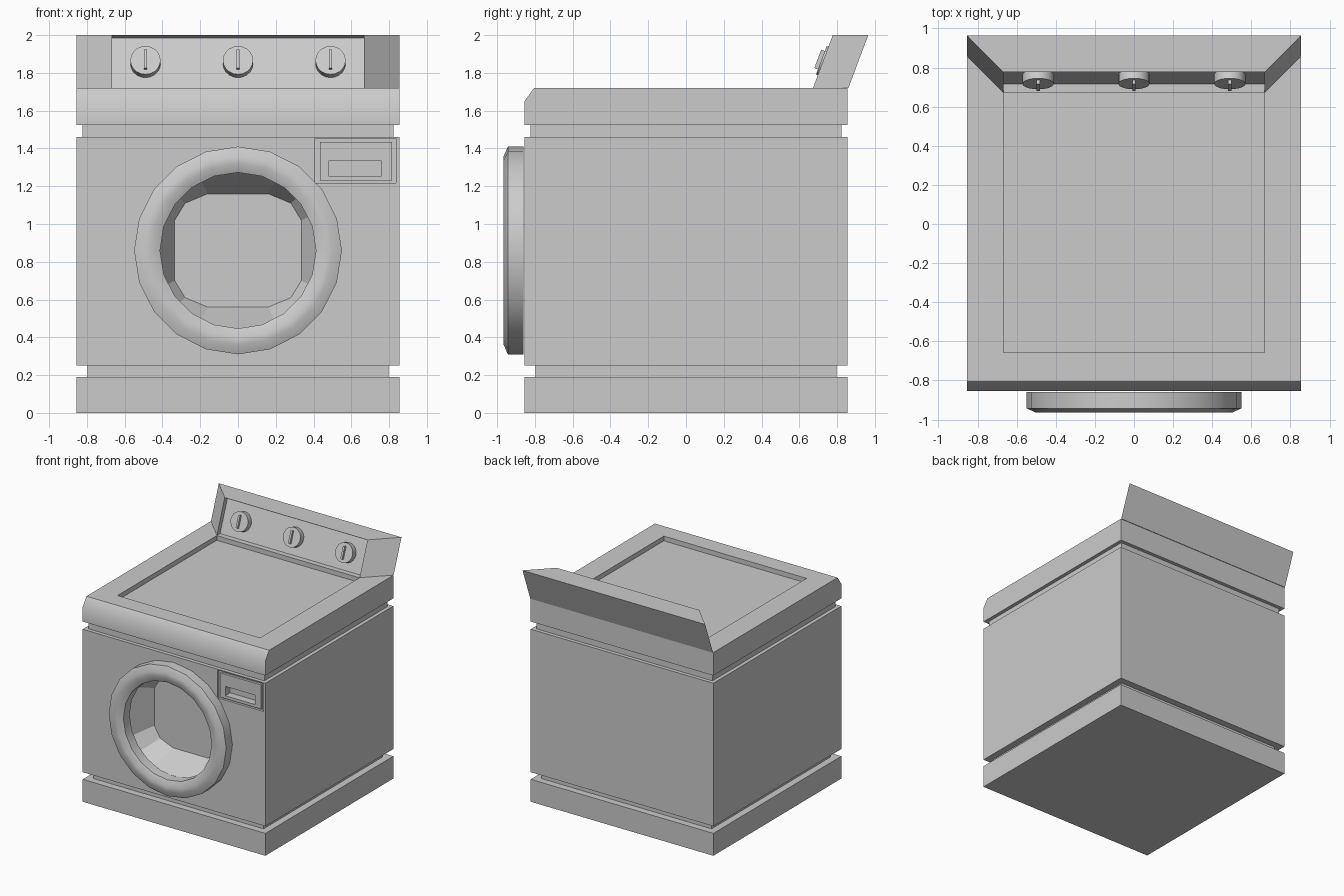
import bpy, bmesh, math
from mathutils import Matrix, Vector

if "Cube" in bpy.data.objects:
    bpy.data.objects.remove(bpy.data.objects["Cube"])


def finish(name, bm, smooth=None):
    bmesh.ops.recalc_face_normals(bm, faces=bm.faces)
    me = bpy.data.meshes.new(name)
    bm.to_mesh(me)
    bm.free()
    ob = bpy.data.objects.new(name, me)
    bpy.context.collection.objects.link(ob)
    if smooth:
        shade(ob, smooth)
    return ob


def activate(ob):
    bpy.ops.object.select_all(action='DESELECT')
    ob.select_set(True)
    bpy.context.view_layer.objects.active = ob


def shade(ob, angle):
    activate(ob)
    bpy.ops.object.shade_smooth_by_angle(angle=math.radians(angle))


def loft(name, rings, caps=True, closed=False, smooth=None):
    """Bridge equal-length rings of points."""
    bm = bmesh.new()
    vs = [[bm.verts.new(p) for p in r] for r in rings]
    n = len(vs[0])
    pairs = list(zip(vs, vs[1:])) + ([(vs[-1], vs[0])] if closed else [])
    for a, b in pairs:
        for i in range(n):
            j = (i + 1) % n
            bm.faces.new((a[i], a[j], b[j], b[i]))
    if caps:
        bm.faces.new(vs[0])
        bm.faces.new(vs[-1])
    return finish(name, bm, smooth)


def box(name, x0, x1, y0, y1, z0, z1):
    return loft(name, [[(x0, y0, z), (x1, y0, z), (x1, y1, z), (x0, y1, z)] for z in (z0, z1)])


def cut(ob, cutter, keep=False):
    activate(ob)
    m = ob.modifiers.new("cut", 'BOOLEAN')
    m.operation, m.solver, m.object = 'DIFFERENCE', 'EXACT', cutter
    bpy.ops.object.modifier_apply(modifier=m.name)
    if not keep:
        bpy.data.objects.remove(cutter)


W = 0.855

# stacked cabinet: plinth, recessed seams, main shell
for name, w, z0, z1 in (("plinth", W, 0, 0.19), ("lower_seam", 0.797, 0.19, 0.25),
                        ("upper_seam", 0.824, 1.46, 1.525)):
    box(name, -w, w, -w, w, z0, z1)
cabinet = box("cabinet", -W, W, -W, W, 0.25, 1.46)

# tapered twelve-sided drum opening
DZ = 0.86
quarter = [(0.335, 0.16), (0.28, 0.25), (0.16, 0.30)]
half = quarter + [(-x, z) for x, z in reversed(quarter)]
outline = half + [(-x, -z) for x, z in half]
cut(cabinet, loft("drum_cutter", [[(x * s, y, DZ + z * s) for x, z in outline]
                                  for s, y in ((1.4, -0.87), (1.0, -0.64))]))

# detergent drawer: shallow groove, flush panel, finger slot
cut(cabinet, box("groove_cutter", 0.407, 0.836, -0.9, -0.835, 1.217, 1.452))
drawer = box("detergent_drawer", 0.434, 0.815, -W, -0.83, 1.23, 1.435)
slot = box("slot_cutter", 0.48, 0.76, -0.9, -0.79, 1.254, 1.333)
cut(cabinet, slot, keep=True)
cut(drawer, slot)

# door ring, 20-sided
profile = [(0.55, -0.86), (0.55, -0.943), (0.50, -0.965), (0.46, -0.965),
           (0.413, -0.943), (0.413, -0.86)]
loft("door_ring", [[(r * math.sin(a), y, DZ + r * math.cos(a))
                    for a in (math.tau * i / 20 for i in range(20))] for r, y in profile],
     caps=False, closed=True, smooth=40)

# top with sloped front edge and sunken work surface
side = [(-W, 1.525), (-W, 1.65), (-0.805, 1.72), (W, 1.72), (W, 1.525)]
top = loft("top_cover", [[(x, y, z) for y, z in side] for x in (-W, W)])
cut(top, box("top_cutter", -0.668, 0.668, -0.658, 0.67, 1.68, 1.8))
shade(top, 40)

# leaning control console, front face pushed in along its normal
normal = Vector((0, -0.28, 0.105)).normalized()
bm = bmesh.new()
lo, hi = [[bm.verts.new(p) for p in ((-0.668, y, z), (0.668, y, z), (W, y + 0.188, z), (-W, y + 0.188, z))]
          for y, z in ((0.672, 1.72), (0.777, 2.0))]
bm.faces.new(lo)
bm.faces.new(hi)
for i in range(4):
    f = bm.faces.new((lo[i], lo[(i + 1) % 4], hi[(i + 1) % 4], hi[i]))
    if i == 0:
        front = f
pushed = bmesh.ops.extrude_discrete_faces(bm, faces=[front])["faces"][0]
bmesh.ops.translate(bm, verts=pushed.verts, vec=-normal * 0.04)
finish("control_console", bm)

# knobs with raised pointer bars
tilt = normal.to_track_quat('Z', 'Y').to_matrix().to_4x4()
for label, x in (("left", -0.49), ("middle", 0), ("right", 0.49)):
    place = Matrix.Translation(Vector((x, 0.717, 1.867))) @ tilt
    bm = bmesh.new()
    bmesh.ops.create_cone(bm, cap_ends=True, segments=20, radius1=0.08, radius2=0.08, depth=0.052,
                          matrix=place @ Matrix.Translation((0, 0, -0.026)))
    finish(label + "_knob", bm, 40)
    bm = bmesh.new()
    bmesh.ops.create_cube(bm, size=1, matrix=place @ Matrix.Translation((0, 0, 0.009))
                          @ Matrix.Diagonal((0.016, 0.104, 0.024, 1)))
    finish(label + "_knob_pointer", bm)
